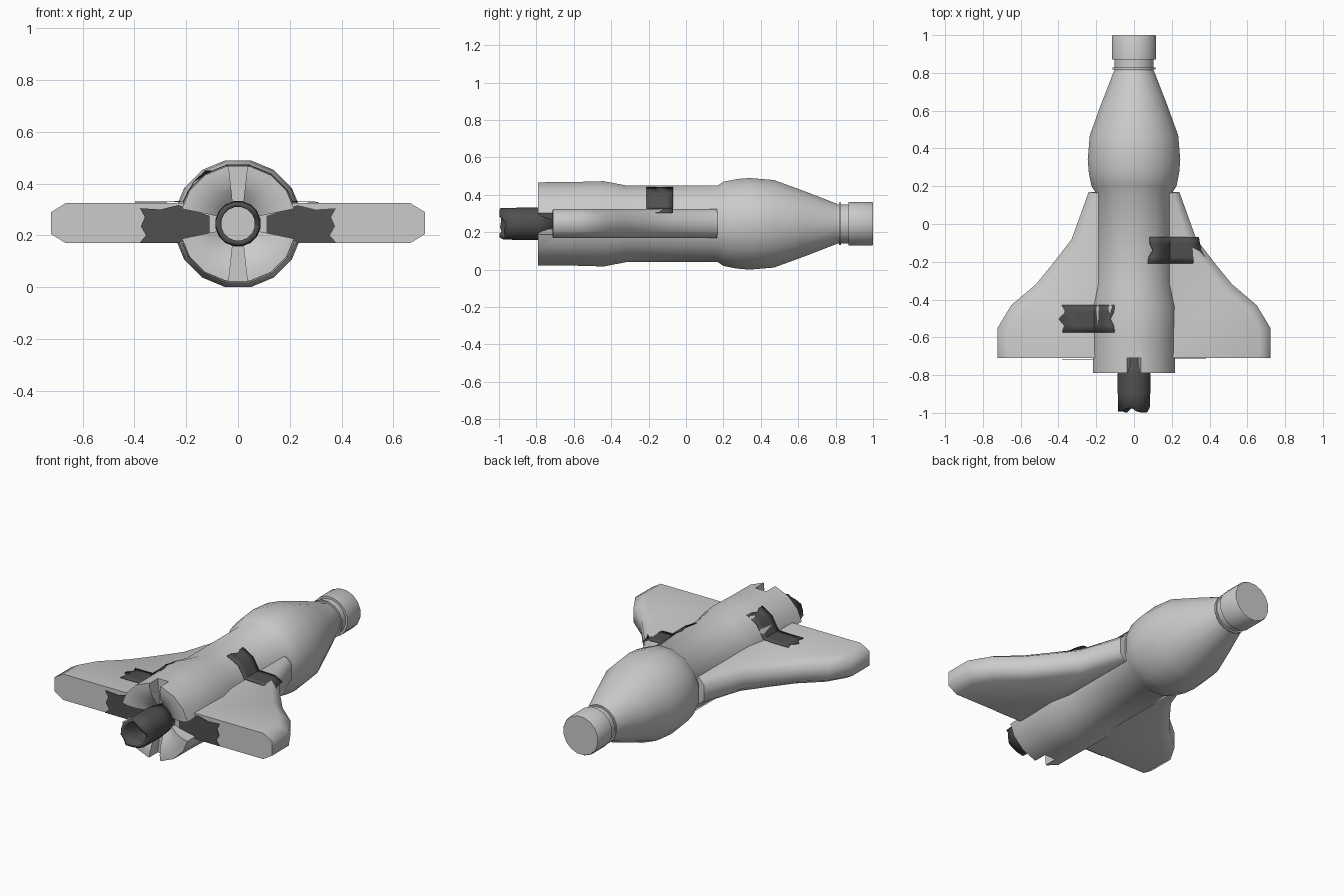
import bpy, bmesh, math, random

if "Cube" in bpy.data.objects:
    bpy.data.objects.remove(bpy.data.objects["Cube"])

random.seed(4)
ZC = 0.245
SIDES = 16
K = 1 / math.cos(math.pi / SIDES)

dark = bpy.data.materials.new("dark_tape")
dark.diffuse_color = (0.08, 0.08, 0.08, 1)
dark.use_nodes = True
dark.node_tree.nodes["Principled BSDF"].inputs["Base Color"].default_value = dark.diffuse_color


def make(name, verts, faces, mat=None, angle=35):
    me = bpy.data.meshes.new(name)
    me.from_pydata(verts, [], faces)
    bm = bmesh.new()
    bm.from_mesh(me)
    bmesh.ops.remove_doubles(bm, verts=bm.verts, dist=1e-5)
    bmesh.ops.recalc_face_normals(bm, faces=bm.faces)
    bm.to_mesh(me)
    bm.free()
    ob = bpy.data.objects.new(name, me)
    bpy.context.collection.objects.link(ob)
    if mat:
        me.materials.append(mat)
    if angle:
        smooth(ob, angle)
    return ob


def select(ob):
    bpy.ops.object.select_all(action='DESELECT')
    ob.select_set(True)
    bpy.context.view_layer.objects.active = ob


def smooth(ob, angle=35):
    select(ob)
    bpy.ops.object.shade_smooth_by_angle(angle=math.radians(angle))


def lathe(name, profile, mat=None, ragged=0, angle=35, caps=True):
    # revolve (y, radius) points about the long axis
    verts, faces, n = [], [], SIDES
    for j, (y, r) in enumerate(profile):
        for i in range(n):
            a = 2 * math.pi * (i + 0.5) / n
            dy = random.uniform(0, ragged) if j == 0 else 0
            verts.append((r * K * math.cos(a), y + dy, ZC + r * K * math.sin(a)))
    for j in range(len(profile) - 1):
        for i in range(n):
            k = (i + 1) % n
            faces.append((j * n + i, j * n + k, (j + 1) * n + k, (j + 1) * n + i))
    if caps:
        faces.append(tuple(range(n)))
        faces.append(tuple(range(len(verts) - n, len(verts))))
    return make(name, verts, faces, mat, angle)


# bottle body with recessed base
body = lathe("bottle_body", [
    (-0.715, 0.065), (-0.74, 0.085), (-0.775, 0.14), (-0.79, 0.19), (-0.79, 0.222),
    (-0.62, 0.223), (-0.44, 0.228), (-0.32, 0.205), (0.17, 0.205), (0.20, 0.225),
    (0.27, 0.239), (0.34, 0.245), (0.47, 0.234), (0.64, 0.172), (0.81, 0.106)], angle=0)

# four slots between the base lobes
cv, cf = [], []
for q in range(4):
    a = q * math.pi / 2
    w0, w1 = (0.028, 0.075) if q % 2 == 0 else (0.02, 0.045)
    b = len(cv)
    for y in (-0.9, -0.71):
        for r, w in ((0.075, -w0), (0.3, -w1), (0.3, w1), (0.075, w0)):
            cv.append((r * math.cos(a) - w * math.sin(a), y,
                       ZC + r * math.sin(a) + w * math.cos(a)))
    cf += [tuple(b + i for i in f) for f in
           ((0, 1, 2, 3), (4, 5, 6, 7), (0, 1, 5, 4), (1, 2, 6, 5), (2, 3, 7, 6), (3, 0, 4, 7))]
cutter = make("slot_cutter", cv, cf, angle=0)
cutter.hide_render = True
select(body)
mod = body.modifiers.new("slots", 'BOOLEAN')
mod.operation, mod.solver, mod.object = 'DIFFERENCE', 'EXACT', cutter
bpy.ops.object.modifier_apply(modifier=mod.name)
bpy.data.objects.remove(cutter)
smooth(body)

# neck, flange and cap
lathe("neck", [(0.80, 0.104), (0.88, 0.104)])
lathe("neck_flange", [(0.818, 0.113), (0.828, 0.113)])
lathe("cap", [(0.87, 0.117), (0.992, 0.117), (1.0, 0.113)])

# ragged exhaust tube
tube = lathe("exhaust_tube", [(-1.0, 0.084), (-0.9, 0.086), (-0.8, 0.087), (-0.71, 0.078)],
             dark, ragged=0.035, caps=False)
sol = tube.modifiers.new("wall", 'SOLIDIFY')
sol.thickness, sol.offset = 0.02, -1
lathe("exhaust_plug", [(-0.80, 0.066), (-0.71, 0.066)])

# wings: flat trailing edge, chamfered leading edge and tip
outer = [(0.17, 0.17), (0.24, 0.17), (0.33, -0.08), (0.43, -0.21), (0.52, -0.32),
         (0.65, -0.43), (0.722, -0.55), (0.722, -0.71), (0.17, -0.71)]
inner = [(0.17, 0.165), (0.205, 0.165), (0.29, -0.10), (0.39, -0.235), (0.485, -0.355),
         (0.605, -0.465), (0.665, -0.565), (0.665, -0.71), (0.17, -0.71)]
n = len(outer)
for side, s in (("right", 1), ("left", -1)):
    verts = [(s * x, y, z) for line, z in
             ((inner, 0.17), (outer, 0.205), (outer, 0.29), (inner, 0.325)) for x, y in line]
    faces = [tuple(range(n)), tuple(range(3 * n, 4 * n))]
    faces += [(j * n + i, j * n + (i + 1) % n, (j + 1) * n + (i + 1) % n, (j + 1) * n + i)
              for j in range(3) for i in range(n)]
    make(side + "_wing", verts, faces, angle=60)


# tape strips draped from body onto wing, with torn ends
def tape(name, path, y0, y1, s):
    verts, faces, m = [], [], 4
    for i, (x, z) in enumerate(path):
        for k in range(m + 1):
            end = i in (0, len(path) - 1)
            dx = random.uniform(-0.018, 0.018) if end else 0
            verts.append((s * (x + dx), y0 + (y1 - y0) * k / m, z))
    for i in range(len(path) - 1):
        for k in range(m):
            a = i * (m + 1) + k
            faces.append((a, a + 1, a + m + 2, a + m + 1))
    ob = make(name, verts, faces, dark, 30)
    ob.modifiers.new("thickness", 'SOLIDIFY').thickness = 0.003


tape("right_top_tape", [(0.09, 0.442), (0.15, 0.403), (0.19, 0.333), (0.30, 0.33), (0.36, 0.305)],
     -0.21, -0.07, 1)
tape("left_top_tape", [(0.12, 0.45), (0.17, 0.41), (0.213, 0.333), (0.30, 0.33), (0.38, 0.33)],
     -0.575, -0.43, -1)

# tape on the trailing edges
for side, s in (("right", 1), ("left", -1)):
    pts = [(0.11, 0.205), (0.23, 0.172), (0.38, 0.172), (0.355, 0.20), (0.375, 0.235),
           (0.36, 0.27), (0.378, 0.305), (0.30, 0.30), (0.23, 0.317), (0.11, 0.275)]
    ob = make(side + "_rear_tape", [(s * x, -0.715, z) for x, z in pts],
              [tuple(range(len(pts)))], dark, 0)
    ob.modifiers.new("thickness", 'SOLIDIFY').thickness = 0.003
